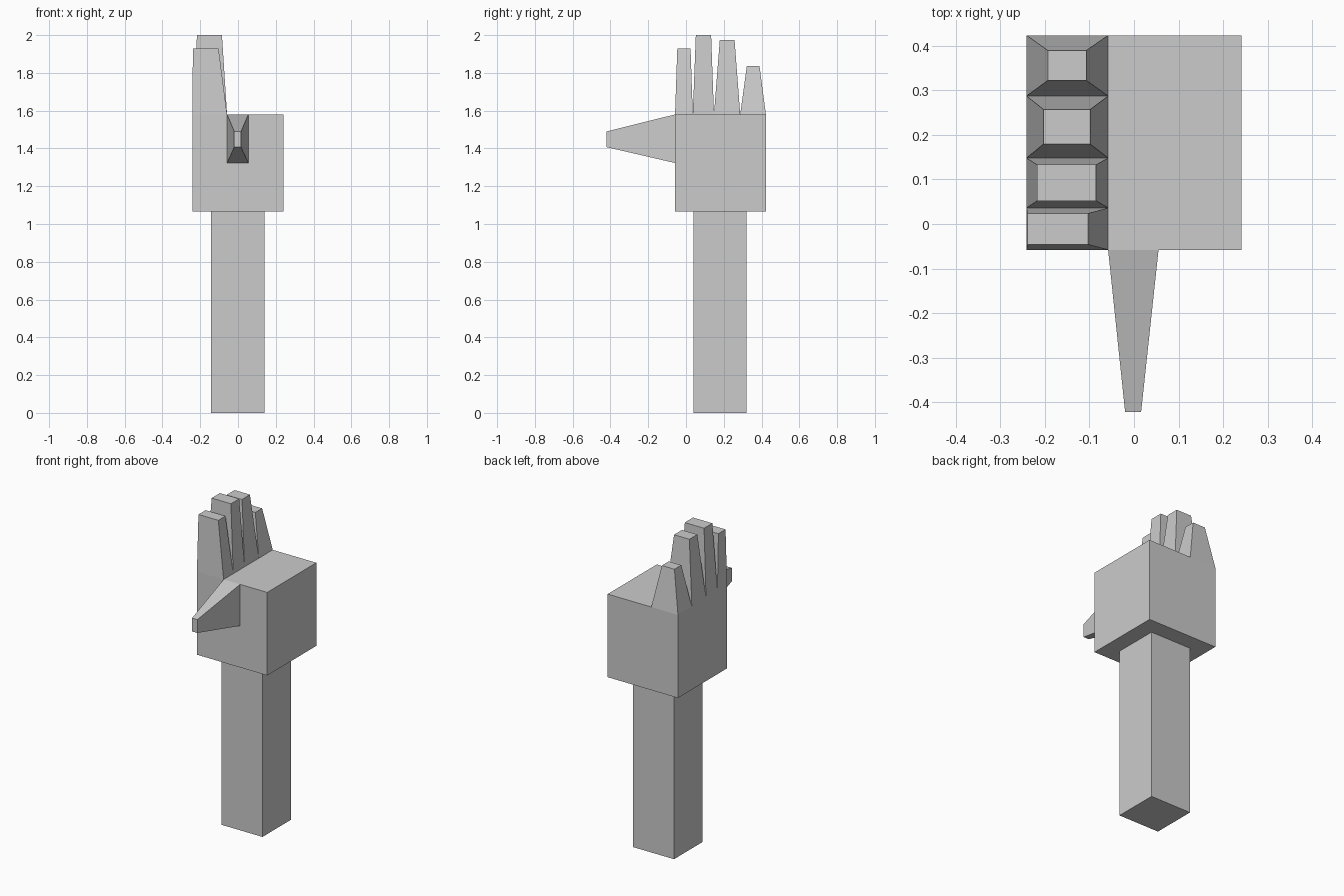
import bpy

if "Cube" in bpy.data.objects:
    bpy.data.objects.remove(bpy.data.objects["Cube"])


def block(name, a, b, axis=2, open_start=False):
    """Flat-sided block lofted between two rectangles.
    a, b = (position along axis, lo1, hi1, lo2, hi2); the other two axes stay in order."""
    verts = []
    for pos, l1, h1, l2, h2 in (a, b):
        for u, v in ((l1, l2), (h1, l2), (h1, h2), (l1, h2)):
            co = [u, v]
            co.insert(axis, pos)
            verts.append(co)
    faces = [(i, (i + 1) % 4, 4 + (i + 1) % 4, 4 + i) for i in range(4)]
    faces.append((4, 5, 6, 7))
    if not open_start:
        faces.append((3, 2, 1, 0))
    mesh = bpy.data.meshes.new(name)
    mesh.from_pydata(verts, [], faces)
    obj = bpy.data.objects.new(name, mesh)
    bpy.context.collection.objects.link(obj)
    return obj


PALM_BOTTOM, PALM_TOP, PALM_FRONT = 1.065, 1.58, -0.058

# Forearm post and palm
block("forearm", (0, -0.142, 0.14, 0.04, 0.32), (PALM_BOTTOM, -0.142, 0.14, 0.04, 0.32))
block("palm", (PALM_BOTTOM, -0.241, 0.241, PALM_FRONT, 0.423),
      (PALM_TOP, -0.241, 0.241, PALM_FRONT, 0.423))

# Tapered fingers in a row: base y range, then tip height and tip x / y range
fingers = {
    "index_finger": ((-0.058, 0.036), (1.93, -0.239, -0.103, -0.046, 0.024)),
    "middle_finger": ((0.036, 0.148), (2.0, -0.217, -0.085, 0.052, 0.133)),
    "ring_finger": ((0.148, 0.287), (1.975, -0.203, -0.098, 0.179, 0.257)),
    "little_finger": ((0.287, 0.423), (1.837, -0.193, -0.107, 0.322, 0.389)),
}
for name, (base_y, tip) in fingers.items():
    block(name, (PALM_TOP, -0.241, -0.058, *base_y), tip, open_start=True)

# Thumb pointing out of the front of the palm (-y); its base sits against the palm
thumb = block("thumb", (PALM_FRONT, -0.058, 0.055, 1.323, PALM_TOP),
              (-0.421, -0.02, 0.016, 1.407, 1.49), axis=1, open_start=True)
